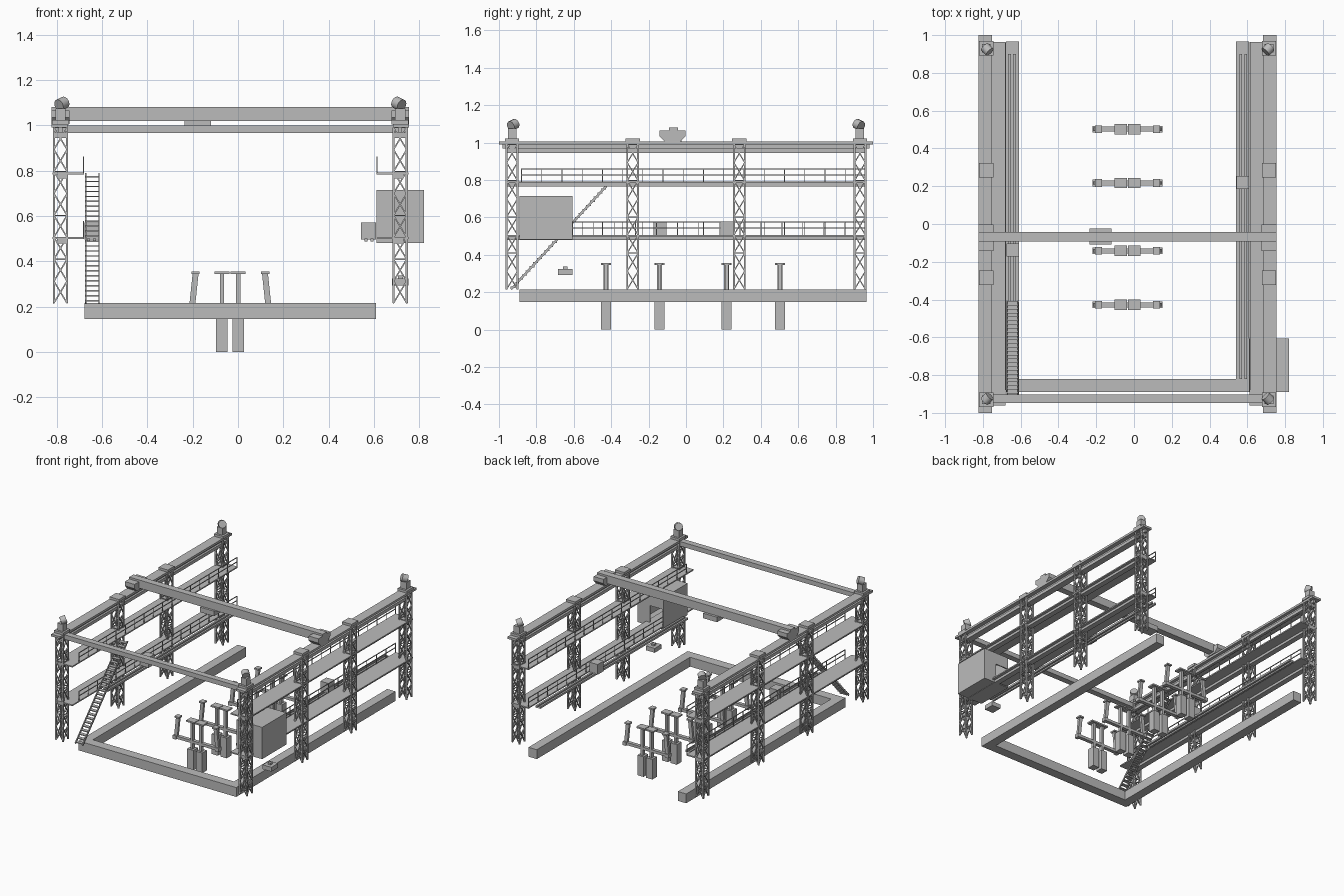
import bpy, bmesh
from mathutils import Vector, Matrix

cube = bpy.data.objects.get("Cube")
if cube:
    bpy.data.objects.remove(cube)

grey = bpy.data.materials.new("steel_grey")
grey.use_nodes = True
grey.diffuse_color = (0.5, 0.5, 0.5, 1)
grey.node_tree.nodes["Principled BSDF"].inputs["Base Color"].default_value = (0.5, 0.5, 0.5, 1)

MID = -0.034                      # mirror plane of the two side structures
TOWERS_Y = (-0.93, -0.285, 0.285, 0.93)


def box(bm, x, y, z):
    """Box from (low, high) pairs."""
    size = Matrix.Diagonal((x[1] - x[0], y[1] - y[0], z[1] - z[0], 1))
    centre = Vector((sum(x), sum(y), sum(z))) / 2
    return bmesh.ops.create_cube(bm, size=1, matrix=Matrix.Translation(centre) @ size)["verts"]


def bar(bm, p, q, w, h=None):
    """Rectangular bar between two points."""
    p, q = Vector(p), Vector(q)
    d = q - p
    turn = d.to_track_quat("Z", "Y").to_matrix().to_4x4()
    scale = Matrix.Diagonal((w, h or w, d.length, 1))
    bmesh.ops.create_cube(bm, size=1, matrix=Matrix.Translation((p + q) / 2) @ turn @ scale)


def finish(bm, name):
    bmesh.ops.recalc_face_normals(bm, faces=bm.faces)
    mesh = bpy.data.meshes.new(name)
    bm.to_mesh(mesh)
    bm.free()
    mesh.materials.append(grey)
    ob = bpy.data.objects.new(name, mesh)
    bpy.context.collection.objects.link(ob)
    return ob


def boxes(name, *parts):
    bm = bmesh.new()
    for part in parts:
        box(bm, *part)
    return finish(bm, name)


def span(s, a, b):
    """x range at distances a..b from the mirror plane on side s."""
    return tuple(sorted((MID + s * a, MID + s * b)))


def lattice_tower(name, cx, cy):
    bm = bmesh.new()
    r, z0, z1, cells = 0.029, 0.216, 0.99, 8
    corners = [(cx - r, cy - r), (cx + r, cy - r), (cx + r, cy + r), (cx - r, cy + r)]
    step = (z1 - z0) / cells
    for i, a in enumerate(corners):
        b = corners[(i + 1) % 4]
        bar(bm, (*a, z0), (*a, z1), 0.01)
        for k in range(cells):
            low, high = z0 + k * step, z0 + (k + 1) * step
            bar(bm, (*a, low), (*b, high), 0.006)
            bar(bm, (*b, low), (*a, high), 0.006)
            if k % 2:
                bar(bm, (*a, high), (*b, high), 0.005)
    box(bm, (cx - 0.038, cx + 0.038), (cy - 0.038, cy + 0.038), (1.004, 1.023))
    finish(bm, name)


def floodlight(name, cx, cy, s, t):
    """Lamp on a short neck, tilted toward the middle of the yard."""
    bm = bmesh.new()
    box(bm, (cx - 0.023, cx + 0.023), (cy - 0.023, cy + 0.023), (1.02, 1.075))
    aim = Vector((-s, -t, 0.5)).normalized()
    turn = aim.to_track_quat("Z", "Y").to_matrix().to_4x4()
    place = Matrix.Translation((cx - s * 0.006, cy - t * 0.006, 1.095))
    bmesh.ops.create_cone(bm, cap_ends=True, segments=16, radius1=0.027, radius2=0.027,
                          depth=0.04, matrix=place @ turn)
    ob = finish(bm, name)
    bpy.context.view_layer.objects.active = ob
    ob.select_set(True)
    bpy.ops.object.shade_smooth_by_angle()
    ob.select_set(False)


def walkway(name, s, z, y0):
    bm = bmesh.new()
    box(bm, span(s, 0.645, 0.785), (-0.96, 0.963), (z - 0.009, z))
    box(bm, span(s, 0.725, 0.765), (-0.96, 0.963), (z - 0.027, z - 0.004))
    # handrail along the inner edge
    x = MID + s * 0.647
    for h in (0.036, 0.068):
        bar(bm, (x, y0, z + h), (x, 0.96, z + h), 0.005)
    n = round((0.96 - y0) / 0.11)
    for i in range(n + 1):
        y = y0 + (0.96 - y0) * i / n
        bar(bm, (x, y, z), (x, y, z + 0.07), 0.004)
    finish(bm, name)


# side structures: towers, runways, walkways
for s, side in ((-1, "right"), (1, "left")):
    tx = MID + s * 0.749
    for i, cy in enumerate(TOWERS_Y):
        lattice_tower(f"{side}_tower_{i + 1}", tx, cy)
    for t, end in ((-1, "front"), (1, "back")):
        floodlight(f"{side}_{end}_floodlight", tx, t * 0.93, s, t)
    boxes(f"{side}_runway",
          (span(s, 0.717, 0.789), (-1, 1), (0.99, 1.006)),
          (span(s, 0.74, 0.758), (-0.98, 0.98), (0.968, 0.99)),
          (span(s, 0.725, 0.773), (-0.96, 0.96), (0.945, 0.968)))
    walkway(f"{side}_upper_walkway", s, 0.792, -0.88)
    walkway(f"{side}_lower_walkway", s, 0.507, -0.605 if s > 0 else -0.88)

    # trolley track beside the lower walkway
    y0 = -0.82 if s > 0 else -0.62
    boxes(f"{side}_trolley_track",
          (span(s, 0.592, 0.606), (y0, 0.9), (0.488, 0.502)),
          (span(s, 0.618, 0.632), (y0, 0.9), (0.488, 0.502)))
    yc = 0.22 if s > 0 else -0.138
    boxes(f"{side}_trolley", (span(s, 0.576, 0.642), (yc - 0.035, yc + 0.035), (0.497, 0.572)))

    # end truck of the bridge crane
    bm = bmesh.new()
    box(bm, span(s, 0.71, 0.789), (-0.143, -0.003), (1.035, 1.066))
    for v in box(bm, span(s, 0.71, 0.789), (-0.143, -0.003), (1.006, 1.035)):
        if v.co.z < 1.02:
            v.co.y = -0.073 + (v.co.y + 0.073) * 0.6
    finish(bm, f"{side}_end_truck")

# crane bridge, hoist and front tie beam
boxes("crane_bridge", (span(1, -0.789, 0.789), (-0.092, -0.043), (1.02, 1.08)))
boxes("hoist", ((-0.235, -0.12), (-0.108, -0.025), (0.985, 1.022)))
boxes("front_tie_beam", (span(1, -0.77, 0.77), (-0.947, -0.903), (0.966, 1.0)))

# open-backed ground frame
boxes("ground_frame",
      (span(-1, 0.575, 0.643), (-0.89, 0.965), (0.147, 0.216)),
      (span(1, 0.575, 0.643), (-0.89, 0.965), (0.147, 0.216)),
      (span(1, -0.575, 0.575), (-0.89, -0.82), (0.147, 0.216)))

# hollow cabin with a doorway onto the walkway
w = 0.008
X, Y, Z = (0.61, 0.82), (-0.89, -0.607), (0.482, 0.716)
boxes("cabin",
      (X, Y, (Z[0], Z[0] + w)), (X, Y, (Z[1] - w, Z[1])),
      ((X[0], X[0] + w), Y, Z), ((X[1] - w, X[1]), Y, Z),
      (X, (Y[0], Y[0] + w), Z),
      ((0.72, X[1]), (Y[1] - w, Y[1]), Z),
      ((X[0], 0.72), (Y[1] - w, Y[1]), (0.63, Z[1])))

# hanging control block
boxes("control_block",
      ((0.68, 0.752), (-0.685, -0.607), (0.293, 0.325)),
      ((0.705, 0.727), (-0.658, -0.634), (0.325, 0.338)))

# staircase
bm = bmesh.new()
bottom, top = Vector((0, -0.935, 0.216)), Vector((0, -0.41, 0.785))
for x in (-0.672, -0.613):
    off = Vector((x, 0, 0))
    bar(bm, bottom + off, top + off, 0.006, 0.012)
steps = 26
for i in range(steps):
    p = bottom.lerp(top, (i + 0.5) / steps)
    box(bm, (-0.672, -0.613), (p.y - 0.013, p.y + 0.013), (p.z - 0.003, p.z + 0.003))
finish(bm, "staircase")

# keel stands: two pillars with capped posts and two leaning side posts
for i, cy in enumerate((-0.428, -0.142, 0.217, 0.502)):
    bm = bmesh.new()
    near = (cy - 0.013, cy + 0.013)
    wide = (cy - 0.027, cy + 0.027)
    for cx in (-0.071, 0.001):
        box(bm, (cx - 0.025, cx + 0.025), wide, (0, 0.148))
        box(bm, (cx - 0.009, cx + 0.009), near, (0.148, 0.345))
        box(bm, (cx - 0.033, cx + 0.033), wide, (0.345, 0.356))
    box(bm, (-0.21, 0.14), near, (0.19, 0.21))
    for s in (-1, 1):
        foot, head = (MID + s * 0.169, cy, 0.195), (MID + s * 0.153, cy, 0.347)
        bar(bm, foot, head, 0.018, 0.026)
        box(bm, span(s, 0.135, 0.172), (cy - 0.02, cy + 0.02), (0.345, 0.356))
        box(bm, span(s, 0.16, 0.186), (cy - 0.018, cy + 0.018), (0.185, 0.212))
    finish(bm, f"keel_stand_{i + 1}")
